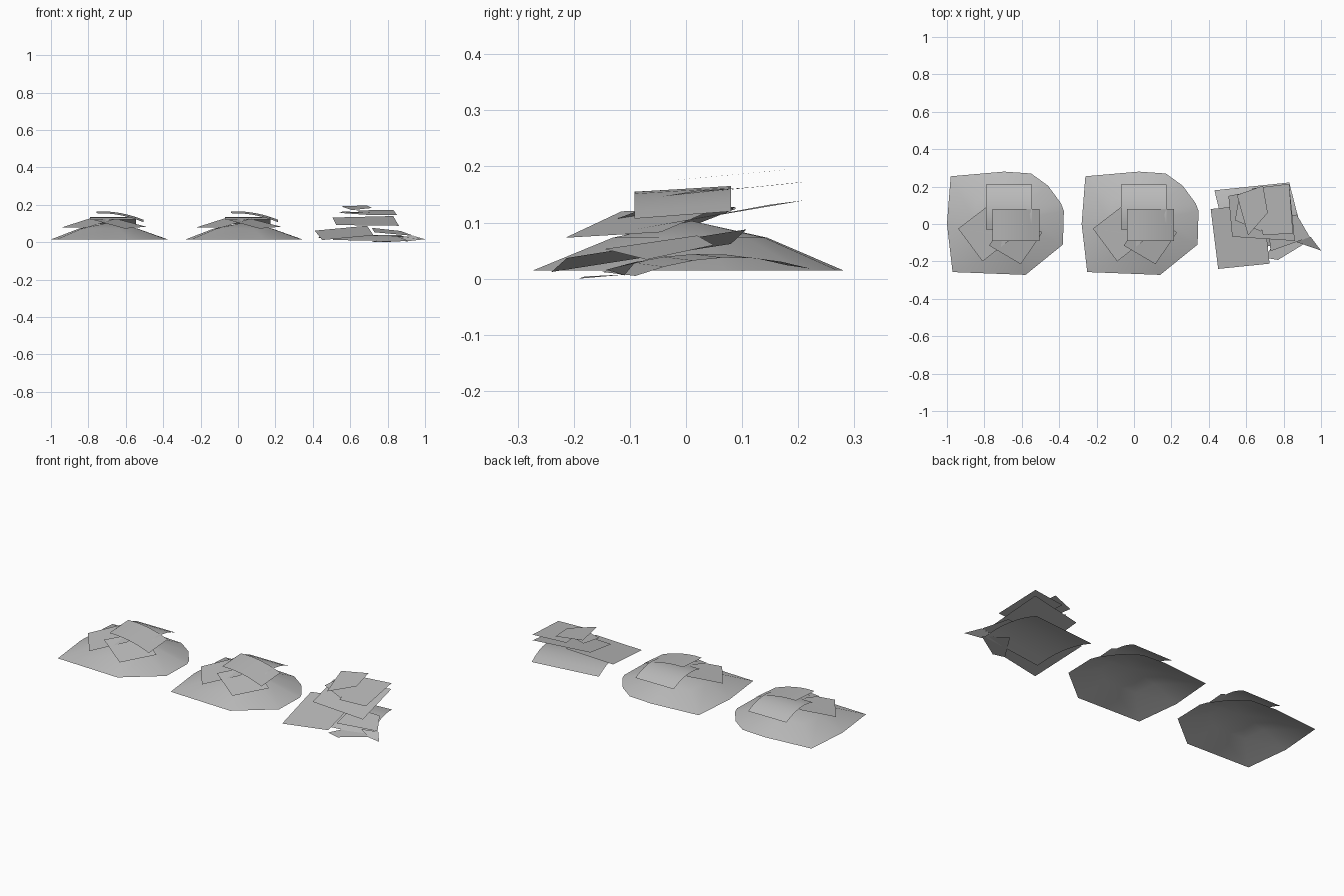
import bpy
import math
from mathutils import Vector

cube = bpy.data.objects.get("Cube")
if cube:
    bpy.data.objects.remove(cube, do_unlink=True)

grey = bpy.data.materials.new("paper_grey")
grey.use_nodes = True
GREY = (0.5, 0.5, 0.5, 1)
grey.diffuse_color = GREY
grey.node_tree.nodes["Principled BSDF"].inputs["Base Color"].default_value = GREY


def make(name, verts, faces, dx=0):
    mesh = bpy.data.meshes.new(name)
    mesh.from_pydata(verts, [], faces)
    mesh.materials.append(grey)
    obj = bpy.data.objects.new(name, mesh)
    bpy.context.collection.objects.link(obj)
    obj.location.x = dx
    for poly in mesh.polygons:
        poly.use_smooth = True
    return obj


def sheet(name, corners, hump=0, dx=0):
    """Thin sheet between four corners, arched along its first edge."""
    a, b, c, d = map(Vector, corners)
    n = 6 if hump else 1
    verts, faces = [], []
    for i in range(n + 1):
        u = i / n
        lift = Vector((0, 0, 4 * u * (1 - u) * hump))
        verts += [a.lerp(b, u) + lift, d.lerp(c, u) + lift]
    for i in range(n):
        k = 2 * i
        faces.append((k, k + 2, k + 3, k + 1))
    return make(name, verts, faces, dx)


def mound(name, dx):
    """Open shell: an outline, a raised middle ring and a peak."""
    outline = [(-.26, .255), (-.28, 0), (-.25, -.257), (.14, -.272), (.34, -.11),
               (.345, .07), (.33, .11), (.26, .205), (.17, .27), (.025, .28)]
    n = len(outline)
    peak = Vector((.02, .01, 0))
    verts = []
    for scale, z in ((1, .015), (.5, .073)):
        for x, y in outline:
            p = peak.lerp(Vector((x, y, 0)), scale)
            verts.append((p.x, p.y, z))
    verts.append((peak.x, peak.y, .103))
    faces = []
    for i in range(n):
        j = (i + 1) % n
        faces += [(i, j, n + j, n + i), (n + i, n + j, 2 * n)]
    make(name, verts, faces, dx)


# Two matching heaps
for side, dx in (("right", -.72), ("middle", 0)):
    mound(side + "_heap_mound", dx)
    sheet(side + "_heap_top_sheet",
          [(-.037, .08, .165), (.215, .08, .12), (.215, -.092, .107), (-.037, -.092, .155)], .014, dx)
    sheet(side + "_heap_back_sheet",
          [(-.07, .212, .098), (-.07, -.03, .122), (.175, -.03, .122), (.175, .212, .098)], .025, dx)
    sheet(side + "_heap_front_sheet_a",
          [(-.22, -.025, .08), (.07, -.075, .128), (.08, .0, .13), (-.07, .09, .128)], 0, dx)
    sheet(side + "_heap_front_sheet_b",
          [(-.22, -.025, .08), (-.09, -.2, .078), (.07, -.075, .125), (-.07, .09, .125)], 0, dx)
    sheet(side + "_heap_front_sheet_c",
          [(.115, -.215, .073), (.23, -.045, .083), (.06, .06, .128), (-.055, -.115, .12)], 0, dx)

# Loose stack of sheets
sheet("stack_floor_sheet",
      [(.91, -.09, .005), (.83, .222, .018), (.43, .18, .024), (.51, -.15, .012)], .026)
sheet("stack_wide_sheet",
      [(.41, .08, .062), (.45, -.24, .012), (.725, -.212, .037), (.69, .108, .088)])
sheet("stack_slanted_sheet",
      [(.73, -.145, .053), (.94, -.07, .034), (.87, .05, .06), (.715, .02, .077)])
sheet("stack_floor_scrap",
      [(.7, -.18, .004), (.77, -.192, .0), (.92, -.1, .008), (.8, -.02, .012)])
sheet("stack_tip_scrap",
      [(.85, -.09, .03), (.945, -.07, .032), (1, -.142, .016), (.91, -.11, .006)])
sheet("stack_middle_sheet",
      [(.525, -.068, .092), (.86, -.09, .088), (.83, .213, .14), (.505, .15, .132)])
sheet("stack_upper_sheet",
      [(.63, .19, .17), (.83, .215, .173), (.85, -.05, .146), (.69, -.06, .145)])
sheet("stack_inner_sheet",
      [(.54, .02, .157), (.56, .135, .164), (.71, .08, .16), (.68, -.04, .147)])
sheet("stack_top_sheet",
      [(.55, .155, .192), (.69, .205, .197), (.715, .06, .183), (.61, -.06, .172)])
